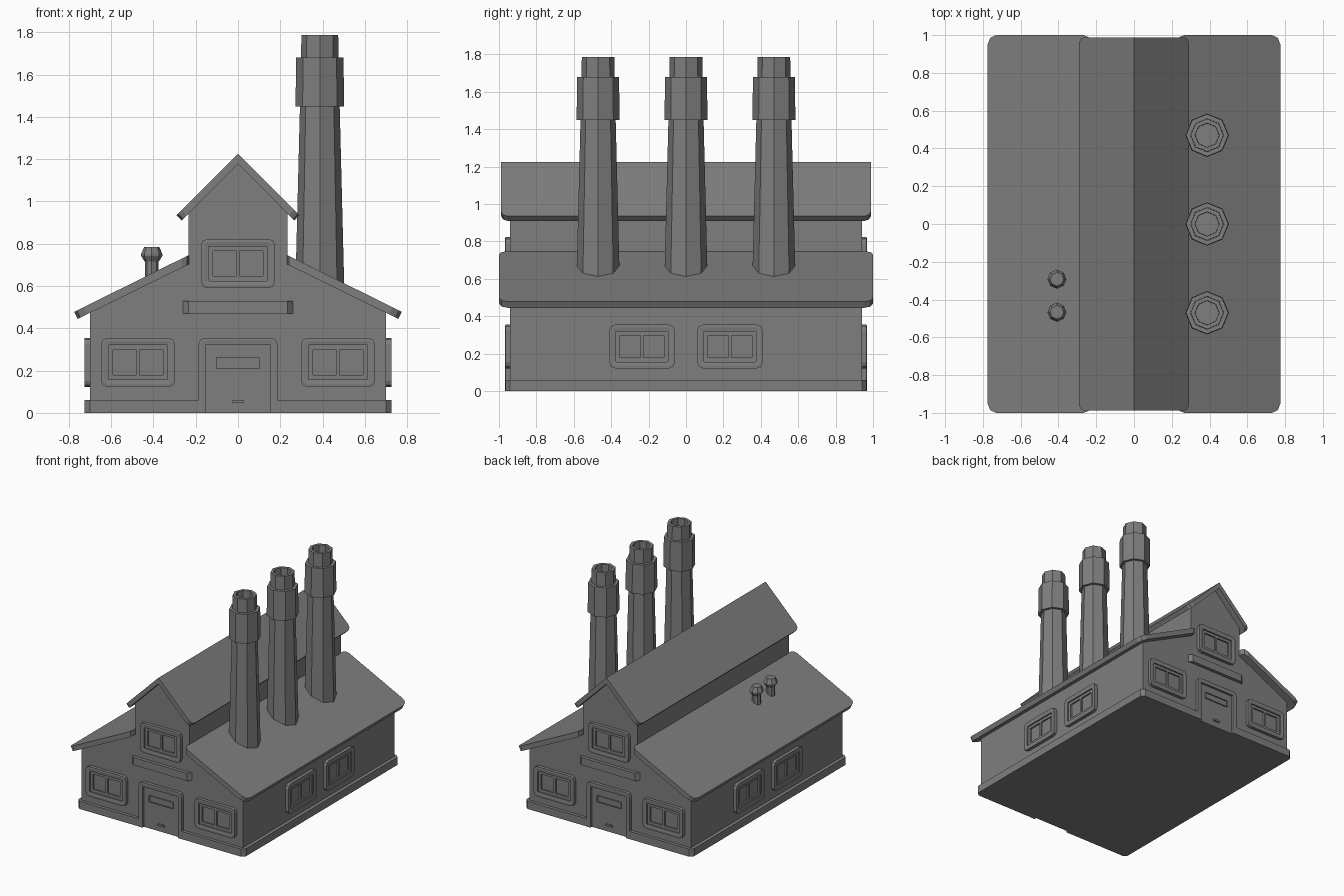
import bpy, bmesh
from math import sin, cos, pi
from mathutils import Matrix

if "Cube" in bpy.data.objects:
    bpy.data.objects.remove(bpy.data.objects["Cube"])

# Dark grey paint shared by every part
paint = bpy.data.materials.new("dark_grey")
paint.diffuse_color = (0.21, 0.21, 0.21, 1)
paint.use_nodes = True
paint.node_tree.nodes["Principled BSDF"].inputs["Base Color"].default_value = paint.diffuse_color


def finish(name, bm):
    bmesh.ops.remove_doubles(bm, verts=bm.verts, dist=1e-5)
    bmesh.ops.recalc_face_normals(bm, faces=bm.faces)
    me = bpy.data.meshes.new(name)
    bm.to_mesh(me)
    bm.free()
    me.materials.append(paint)
    ob = bpy.data.objects.new(name, me)
    bpy.context.collection.objects.link(ob)
    return ob


def stack(name, rings, refoot=False):
    """Skin a list of equal-length closed rings and cap both ends."""
    bm = bmesh.new()
    rows = [[bm.verts.new(p) for p in r] for r in rings]
    n = len(rows[0])
    for a, b in zip(rows, rows[1:]):
        for i in range(n):
            j = (i + 1) % n
            bm.faces.new((a[i], a[j], b[j], b[i]))
    bm.faces.new(rows[0])
    bm.faces.new(rows[-1])
    # drop zero-length edges left by square corners
    bmesh.ops.dissolve_degenerate(bm, dist=1e-5, edges=bm.edges)
    if refoot:
        # swap the folded faces on the ground for one clean outline
        foot = [f for f in bm.faces if all(abs(v.co.z) < 1e-5 for v in f.verts)]
        bmesh.ops.delete(bm, geom=foot, context='FACES')
        bmesh.ops.holes_fill(bm, edges=[e for e in bm.edges if e.is_boundary], sides=0)
    return finish(name, bm)


def prism(name, profile, y):
    return stack(name, [[(x, s * y, z) for x, z in profile] for s in (-1, 1)])


def box(name, x, y, z):
    return stack(name, [[(x[0], y[0], h), (x[1], y[0], h), (x[1], y[1], h), (x[0], y[1], h)] for h in z])


def lathe(name, profile, x, y, n=8):
    return stack(name, [[(x + r * cos(2 * pi * i / n), y + r * sin(2 * pi * i / n), z)
                         for i in range(n)] for r, z in profile])


def round_corners(ob, picked, width):
    """Round the short slab edges chosen by a test on both end points."""
    bm = bmesh.new()
    bm.from_mesh(ob.data)
    edges = [e for e in bm.edges if abs(e.verts[0].co.y - e.verts[1].co.y) < 1e-4
             and all(picked(v.co) for v in e.verts)]
    bmesh.ops.bevel(bm, geom=edges, offset=width, segments=2, profile=0.5, affect='EDGES')
    bm.to_mesh(ob.data)
    bm.free()


def ring(w, h, inset, depth, c, sill=True):
    """Rounded rectangle facing -y; without a sill its bottom stays square at z=0."""
    a, t = w / 2 - inset, h - inset
    b, cb = (inset, c) if sill else (0, 0)
    pts = []
    for cx, cz, r, start in ((a - c, t - c, c, 0), (-a + c, t - c, c, 1),
                             (-a + cb, b + cb, cb, 2), (a - cb, b + cb, cb, 3)):
        for k in range(3):
            g = (start + k / 2) * pi / 2
            pts.append((cx + r * cos(g), -depth, cz + r * sin(g)))
    return pts


def place(ob, angle, x, dist, z):
    ob.matrix_world = Matrix.Rotation(angle, 4, 'Z') @ Matrix.Translation((x, -dist, z))


# Main walls with raised centre gable
half = [(0.70, 0), (0.70, 0.485), (0.235, 0.715), (0.235, 0.965), (0, 1.20)]
prism("walls", half + [(-x, z) for x, z in half[-2::-1]], 0.94)

# Plinth, notched for both doors
q = [(0.18, 0.92), (0.18, 0.965), (0.70, 0.965), (0.727, 0.94)]
plan = q + [(x, -y) for x, y in q[::-1]]
plan += [(-x, -y) for x, y in q] + [(-x, y) for x, y in q[::-1]]
stack("plinth", [[(x, y, z) for x, y in plan] for z in (0, 0.06)])

# Lower lean-to roofs
for s, side in ((1, "right"), (-1, "left")):
    roof = prism("lower_roof_" + side, [(s * 0.775, 0.478), (s * 0.232, 0.747),
                                        (s * 0.232, 0.703), (s * 0.758, 0.445)], 1.0)
    round_corners(roof, lambda v: abs(v.x) > 0.7, 0.05)
    round_corners(roof, lambda v: abs(v.x) < 0.24, 0.035)

# Upper gable roof
top = prism("upper_roof", [(0, 1.225), (0.292, 0.935), (0.267, 0.91), (0, 1.178),
                           (-0.267, 0.91), (-0.292, 0.935)], 0.988)
round_corners(top, lambda v: abs(v.x) > 0.25, 0.035)

# Chimneys
for i, y in enumerate((-0.47, 0, 0.47)):
    lathe("chimney_%d" % (i + 1), [(0.117, 0.54), (0.094, 1.45), (0.115, 1.45), (0.112, 1.68),
                                   (0.089, 1.68), (0.087, 1.787), (0.064, 1.787), (0.062, 1.62)], 0.387, y)

# Small roof vents
for i, y in enumerate((-0.467, -0.292)):
    lathe("vent_%d" % (i + 1), [(0.033, 0.60), (0.033, 0.715), (0.050, 0.742),
                                (0.050, 0.752), (0.036, 0.785)], -0.408, y)


# Windows: flat stepped frame, sash and central bar
def window(name, angle, x, wall, z):
    w, h = 0.35, 0.233
    steps = [(0, -0.01, 0.03), (0, 0.026, 0.03), (0.014, 0.027, 0.02), (0.035, 0.024, 0.004),
             (0.035, 0.014, 0.004), (0.057, 0.014, 0.002), (0.057, 0.002, 0.002)]
    place(stack(name + "_frame", [ring(w, h, *s) for s in steps]), angle, x, wall, z)
    place(box(name + "_bar", (-0.008, 0.008), (-0.014, 0), (0.055, h - 0.055)), angle, x, wall, z)


for end, ang in (("front", 0), ("back", pi)):
    window(end + "_window_left", ang, -0.473, 0.94, 0.122)
    window(end + "_window_right", ang, 0.473, 0.94, 0.122)
    window(end + "_window_upper", ang, 0, 0.94, 0.59)

    # Door: frame with recessed leaf, slot panel and handle
    steps = [(0, -0.02, 0.03), (0, 0.026, 0.03), (0.012, 0.027, 0.02),
             (0.033, 0.025, 0.004), (0.033, 0.008, 0.004)]
    place(stack(end + "_door", [ring(0.374, 0.355, *s, sill=False) for s in steps], True), ang, 0, 0.94, 0)
    slot = [(0, 0.005, 0.002), (0, 0.018, 0.002), (0.006, 0.018, 0.002), (0.006, 0.012, 0.002)]
    place(stack(end + "_door_slot", [ring(0.21, 0.052, *s) for s in slot]), ang, 0, 0.94, 0.21)
    place(box(end + "_door_handle", (-0.026, 0.026), (-0.02, -0.005), (0.046, 0.06)), ang, 0, 0.94, 0)

    # Ledge with chamfered ends
    shelf = [(-0.26, 0.02), (-0.26, 0), (-0.235, -0.026), (0.235, -0.026), (0.26, 0), (0.26, 0.02)]
    place(stack(end + "_ledge", [[(x, y, z) for x, y in shelf] for z in (0.47, 0.53)]), ang, 0, 0.94, 0)

for side, ang in (("right", pi / 2), ("left", -pi / 2)):
    for name, y in (("a", -0.235), ("b", 0.235)):
        window("%s_window_%s" % (side, name), ang, y, 0.70, 0.122)
